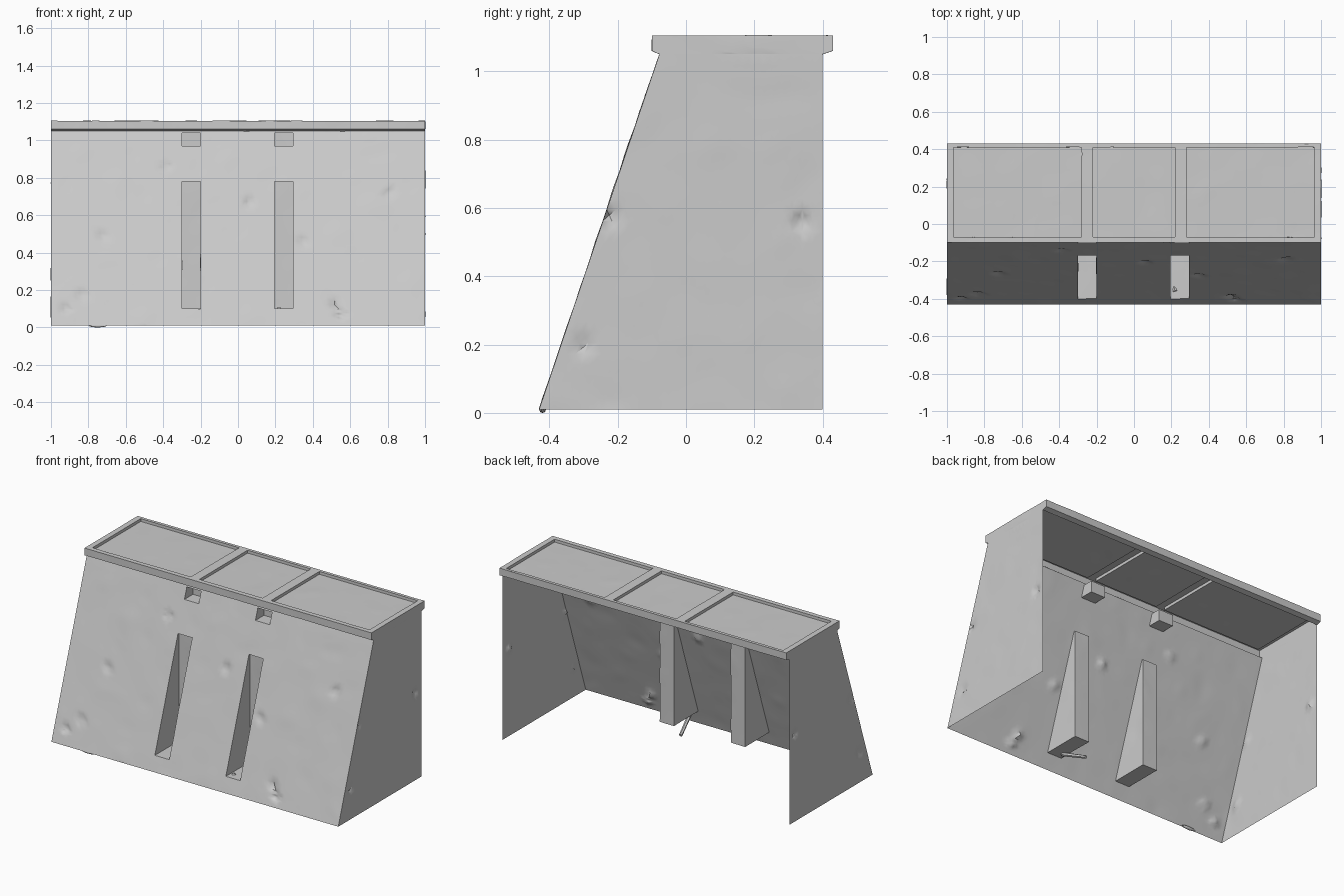
import bpy, bmesh
from math import radians
from mathutils import Vector, Matrix, noise

if "Cube" in bpy.data.objects:
    bpy.data.objects.remove(bpy.data.objects["Cube"])


def quad(bm, *pts):
    bm.faces.new([bm.verts.new(p) for p in pts])


def sheet(bm, us, vs, surf, holes):
    """Grid of cells on surf(u, v); holes maps a cell to the recessed surface."""
    for i in range(len(us) - 1):
        for j in range(len(vs) - 1):
            c = [(us[i], vs[j]), (us[i + 1], vs[j]),
                 (us[i + 1], vs[j + 1]), (us[i], vs[j + 1])]
            deep = holes.get((i, j))
            quad(bm, *[(deep or surf)(*p) for p in c])
            if deep:
                for a, b in zip(c, c[1:] + c[:1]):
                    quad(bm, surf(*a), surf(*b), deep(*b), deep(*a))


def finish(bm, name, out, dents=(), rough=0.004, cell=0.035):
    """Weld, face outwards, refine and wear the surface, then make the object."""
    out = Vector(out)
    bmesh.ops.remove_doubles(bm, verts=bm.verts, dist=1e-4)
    bmesh.ops.recalc_face_normals(bm, faces=bm.faces)
    if sum(f.normal.dot(out) * f.calc_area() for f in bm.faces) < 0:
        bmesh.ops.reverse_faces(bm, faces=bm.faces)
    for _ in range(9):
        bmesh.ops.triangulate(bm, faces=bm.faces)
        long = [e for e in bm.edges if e.calc_length() > cell]
        if not long:
            break
        bmesh.ops.subdivide_edges(bm, edges=long, cuts=1)
    bmesh.ops.triangulate(bm, faces=bm.faces)
    bm.normal_update()
    shift = {}
    for v in bm.verts:
        if v.is_boundary:
            continue
        n = noise.noise(v.co * 7)
        d = v.normal * rough * n * abs(n)
        for p in dents:
            r = (v.co - Vector(p)).length / 0.04
            if r < 1:
                d -= out * 0.014 * (1 - r) * (1 + noise.noise(v.co * 60))
        shift[v] = d
    for v, d in shift.items():
        v.co += d
    return make(bm, name)


def make(bm, name):
    me = bpy.data.meshes.new(name)
    bm.to_mesh(me)
    bm.free()
    me.shade_smooth()
    me.set_sharp_from_angle(angle=radians(35))
    ob = bpy.data.objects.new(name, me)
    bpy.context.collection.objects.link(ob)
    return ob


BOTTOM, TOP = 0.01, 1.05


def front_y(z):
    return -0.43 + (z - BOTTOM) / (TOP - BOTTOM) * 0.352


def slope(x, z):
    return (x, front_y(z), z)


def slot_back(x, z):
    return (x, -0.16, z)


def notch_back(x, z):
    return (x, -0.02, z)


# Sloped front panel with two tall wedge slots and two small notches
bm = bmesh.new()
xs = [-1, -0.3, -0.2, 0.195, 0.295, 1]
zs = [BOTTOM, 0.1, 0.78, 0.97, 1.04, TOP]
sheet(bm, xs, zs, slope, {(1, 1): slot_back, (3, 1): slot_back,
                          (1, 3): notch_back, (3, 3): notch_back})
chips = [(-0.39, 0.86), (0.06, 0.67), (0.81, 0.72), (-0.72, 0.49), (-0.83, 0.17),
         (-0.92, 0.1), (0.55, 0.07), (0.35, 0.46), (0.52, 0.12)]
finish(bm, "front_panel", (0, -1, 0), [slope(*c) for c in chips])

# Side panels
for s, name in ((-1, "left_side_panel"), (1, "right_side_panel")):
    bm = bmesh.new()
    quad(bm, (s, front_y(BOTTOM), BOTTOM), (s, 0.4, BOTTOM),
         (s, 0.4, TOP), (s, front_y(TOP), TOP))
    finish(bm, name, (s, 0, 0), [(s, 0.34, 0.56), (s, -0.22, 0.57), (s, -0.3, 0.2)])

# Counter top: raised rim, three recessed panels, overhanging lips
RIM, LIP = 1.105, 1.06
bm = bmesh.new()
sheet(bm, [-1, -0.965, -0.28, -0.22, 0.22, 0.28, 0.965, 1], [-0.1, -0.07, 0.41, 0.43],
      lambda x, y: (x, y, RIM),
      {(i, 1): (lambda x, y: (x, y, RIM - 0.018)) for i in (1, 3, 5)})
cuts = [-1, -0.965, -0.28, -0.22, 0.22, 0.28, 0.965, 1]
for y, inner in ((-0.1, front_y(TOP)), (0.43, 0.4)):
    for a, b in zip(cuts, cuts[1:]):
        quad(bm, (a, y, RIM), (b, y, RIM), (b, y, LIP), (a, y, LIP))
        quad(bm, (a, y, LIP), (b, y, LIP), (b, inner, TOP), (a, inner, TOP))
for s in (-1, 1):
    end = [(s, -0.1, RIM), (s, -0.07, RIM), (s, 0.41, RIM), (s, 0.43, RIM),
           (s, 0.43, LIP), (s, 0.4, TOP), (s, front_y(TOP), TOP), (s, -0.1, LIP)]
    quad(bm, *end)
finish(bm, "counter_top", (0, 0, 1), rough=0.003)

# Splinter hanging under the right slot
a, d = Vector((0.22, -0.36, 0.1)), Vector((-0.04, 0.156, -0.072))
bm = bmesh.new()
bmesh.ops.create_cone(bm, cap_ends=True, segments=6, radius1=0.012, radius2=0.01,
                      depth=d.length,
                      matrix=Matrix.Translation(a + d / 2) @ d.to_track_quat('Z', 'Y').to_matrix().to_4x4())
make(bm, "splinter")

# Chipped bump on the bottom edge
bm = bmesh.new()
bmesh.ops.create_icosphere(bm, subdivisions=2, radius=0.01,
                           matrix=Matrix.Translation((-0.75, -0.42, 0.01)) @ Matrix.Diagonal((5, 1, 1, 1)))
make(bm, "edge_chip")
